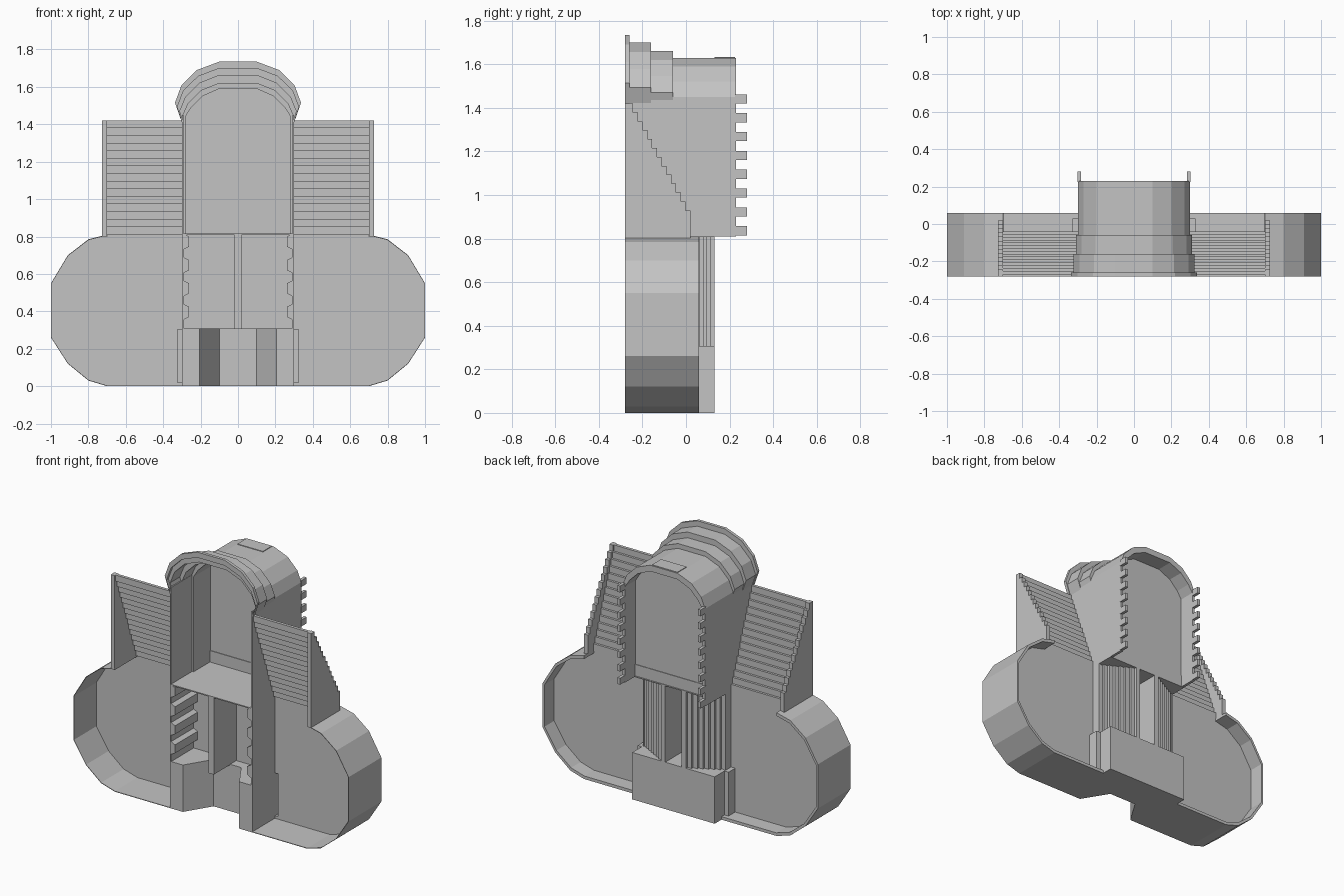
import bpy
import bmesh

old = bpy.data.objects.get("Cube")
if old:
    bpy.data.objects.remove(old)

GREY = (0.55, 0.55, 0.55, 1)
stone = bpy.data.materials.new("plain_grey")
stone.use_nodes = True
stone.diffuse_color = GREY
stone.node_tree.nodes["Principled BSDF"].inputs["Base Color"].default_value = GREY


def make(name, solids):
    """Join prisms (outline, axis, low, high) into one flat shaded object."""
    bm = bmesh.new()
    place = {"x": lambda p, d: (d, p[0], p[1]),
             "y": lambda p, d: (p[0], d, p[1]),
             "z": lambda p, d: (p[0], p[1], d)}
    for outline, axis, low, high in solids:
        to3d = place[axis]
        a = [bm.verts.new(to3d(p, low)) for p in outline]
        b = [bm.verts.new(to3d(p, high)) for p in outline]
        bm.faces.new(a)
        bm.faces.new(b[::-1])
        n = len(a)
        for i in range(n):
            bm.faces.new((a[i], b[i], b[(i + 1) % n], a[(i + 1) % n]))
    bmesh.ops.recalc_face_normals(bm, faces=bm.faces)
    mesh = bpy.data.meshes.new(name)
    bm.to_mesh(mesh)
    bm.free()
    mesh.materials.append(stone)
    obj = bpy.data.objects.new(name, mesh)
    bpy.context.collection.objects.link(obj)
    return obj


def mirrored(name, solids):
    """Same as make, repeated on the other side of x = 0."""
    obj = make(name, solids)
    obj.modifiers.new("mirror", "MIRROR")
    return obj


def box(x0, x1, y0, y1, z0, z1):
    return ([(x0, y0), (x1, y0), (x1, y1), (x0, y1)], "z", z0, z1)


def both(points):
    """Full arch line from its right half."""
    return points + [(-x, z) for x, z in reversed(points)]


def band(outer, inner, y0, y1):
    return (both(outer) + both(inner)[::-1], "y", y0, y1)


FRONT, PANEL, PANEL_BACK = -0.28, -0.046, -0.04

# Side lobes: thin shell in front, thicker lip behind, panel between
lobe = [(0.3, 0), (0.7, 0), (0.8, 0.03), (0.91, 0.12), (1, 0.26),
        (1, 0.55), (0.91, 0.7), (0.8, 0.785), (0.7, 0.81)]


def inset(k):
    line = [(0.62 + (x - 0.62) * (1 - 0.7 * k), 0.4 + (z - 0.4) * (1 - k)) for x, z in lobe]
    line[0] = (0.3, 0.4 * k)
    return line


lip = inset(0.05)
mirrored("lobe_shell", [(lobe + inset(0.01)[::-1], "y", FRONT, PANEL_BACK)])
mirrored("lobe_lip", [(lobe + lip[::-1], "y", PANEL, 0.06)])
notch = [(0.7, 0.815), (0.29, 0.815), (0.29, 0.308), (0.33, 0.308), (0.33, 0.02)]
mirrored("lobe_panel", [(lip[1:] + notch, "y", PANEL, PANEL_BACK)])

# Narrow pockets beside the base
mirrored("side_pocket", [box(0.295, 0.33, 0.024, 0.03, 0, 0.308),
                         box(0.324, 0.33, PANEL, 0.03, 0, 0.308),
                         box(0.295, 0.33, PANEL, 0.03, 0.302, 0.308)])

# Stepped slopes above the lobes
STEPS = 15
rise = (1.42 - 0.81) / STEPS
slope = []
for i in range(STEPS):
    y = PANEL_BACK + (-0.25 - PANEL_BACK) * i / (STEPS - 1)
    z = 0.81 + i * rise
    slope.append(box(0.295, 0.71, y - 0.02, y, z, z + rise))
mirrored("stepped_slope", slope)

# Outer cheek walls with a stepped back edge
COUNT = 13
cheek = [(FRONT, 0.8), (0.02, 0.8)]
for i in range(COUNT):
    y = 0.02 - i * 0.285 / COUNT
    z = 0.93 + i * 0.49 / (COUNT - 1)
    cheek += [(y, z), (y - 0.285 / COUNT, z)]
cheek.append((FRONT, 1.42))
mirrored("cheek_wall", [(cheek, "x", 0.7, 0.728)])

# Upper tower: vaulted shell, side walls, floor and back panel
vault_out = [(0.3, 0.81), (0.3, 1.45), (0.27, 1.52), (0.2, 1.59), (0.1, 1.63)]
vault_in = [(0.282, 0.81), (0.282, 1.44), (0.25, 1.49), (0.19, 1.55), (0.1, 1.59)]
make("tower_vault", [band(vault_out, vault_in, -0.06, 0.23)])
mirrored("tower_side_wall", [box(0.292, 0.3, FRONT, -0.06, 0.81, 1.45)])
make("tower_floor", [box(-0.3, 0.3, FRONT, 0.13, 0.808, 0.815)])
make("tower_back_panel", [(both(vault_in), "y", 0.115, 0.122)])
make("tower_skirting", [box(-0.282, 0.282, 0.111, 0.126, 0.81, 0.89)])
make("roof_plate", [box(-0.095, 0.09, 0.13, 0.225, 1.628, 1.634)])

# Flared arch bands, widening toward the front
wide = [(0.3, 1.41), (0.337, 1.515), (0.302, 1.61), (0.22, 1.69), (0.1, 1.735)]
tight = [(0.298, 1.44), (0.3, 1.45), (0.27, 1.52), (0.2, 1.59), (0.1, 1.63)]


def flare(t):
    return [(a + (c - a) * t, b + (d - b) * t) for (a, b), (c, d) in zip(tight, wide)]


make("arch_front_band", [band(flare(1), flare(0.66), FRONT, -0.26)])
make("arch_middle_band", [band(flare(0.66), flare(0.3), -0.26, -0.16)])
make("arch_rear_band", [band(flare(0.3), flare(-0.1), -0.16, -0.06)])

# Toothed strips on the rear edges of the tower
mirrored("rear_teeth", [box(0.283, 0.303, 0.225, 0.28, 0.815 + i * 0.0865, 0.857 + i * 0.0865)
                        for i in range(8)])

# Lower bay: side walls, ribs, back wall and centre fin
mirrored("bay_side_wall", [box(0.29, 0.3, FRONT, 0.02, 0.3, 0.81)])
ribs = []
for i in range(4):
    z = 0.37 + i * 0.125
    ribs.append(([(0.292, z - 0.015), (0.262, z), (0.262, z + 0.055), (0.292, z + 0.07)],
                 "y", FRONT, PANEL))
mirrored("bay_rib", ribs)
make("bay_back_wall", [box(-0.3, 0.3, PANEL, PANEL_BACK, 0.3, 0.81)])
make("centre_fin", [box(-0.02, 0.02, FRONT, PANEL_BACK, 0.305, 0.81)])

# Stepped flutes on the rear, standing out most toward the middle
FLUTES = 8
mirrored("rear_flute", [box(0.06 + i * 0.03, 0.09 + i * 0.03, PANEL_BACK,
                            0.13 - i * 0.0165, 0.305, 0.81) for i in range(FLUTES)])

# Base block with a splayed niche in front
right = [(0.1, -0.11), (0.205, FRONT), (0.3, FRONT), (0.3, 0.13)]
make("base_block", [(both(right), "z", 0, 0.308)])
